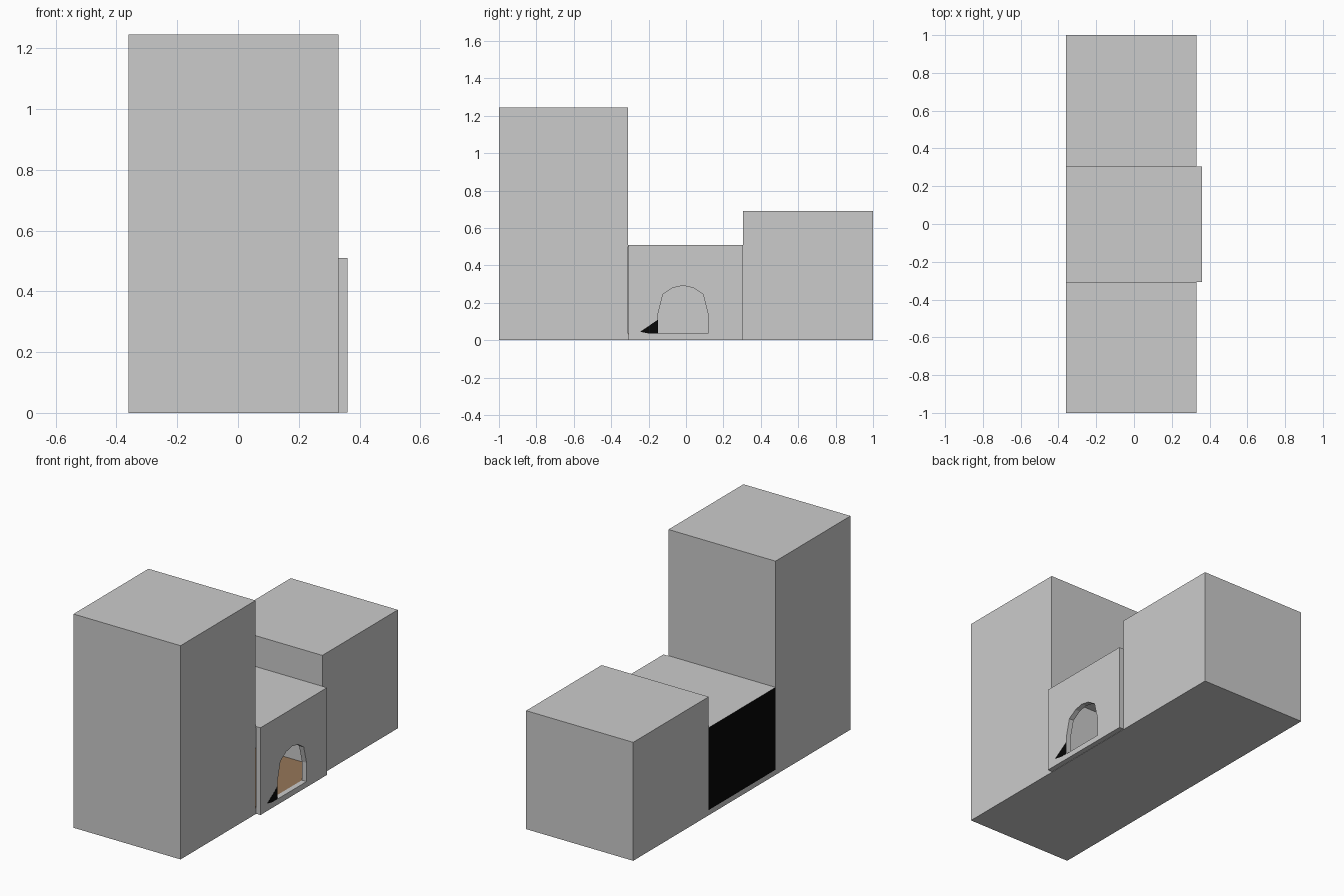
import bpy, bmesh

if "Cube" in bpy.data.objects:
    bpy.data.objects.remove(bpy.data.objects["Cube"])


def material(name, rgb):
    m = bpy.data.materials.new(name)
    m.diffuse_color = (*rgb, 1)
    m.use_nodes = True
    m.node_tree.nodes["Principled BSDF"].inputs["Base Color"].default_value = m.diffuse_color
    return m


GREY = material("grey_plaster", (0.6, 0.6, 0.6))
BROWN = material("brown_floor", (0.30, 0.18, 0.098))
BLACK = material("black", (0.002, 0.002, 0.002))


def finish(name, bm, *mats):
    bmesh.ops.recalc_face_normals(bm, faces=bm.faces)
    mesh = bpy.data.meshes.new(name)
    bm.to_mesh(mesh)
    bm.free()
    ob = bpy.data.objects.new(name, mesh)
    bpy.context.collection.objects.link(ob)
    for m in mats:
        mesh.materials.append(m)
    return ob


def box(name, x, y, z, *mats):
    """Box from (min, max) ranges on each axis."""
    bm = bmesh.new()
    bmesh.ops.create_cube(bm, size=1)
    for v in bm.verts:
        v.co = [r[0] if c < 0 else r[1] for r, c in zip((x, y, z), v.co)]
    return finish(name, bm, *mats)


def prism(name, profile, x0, x1, mat):
    """Extrude a (y, z) profile along x."""
    bm = bmesh.new()
    face = bm.faces.new([bm.verts.new((x0, y, z)) for y, z in profile])
    geom = bmesh.ops.extrude_face_region(bm, geom=[face])["geom"]
    for v in geom:
        if isinstance(v, bmesh.types.BMVert):
            v.co.x = x1
    return finish(name, bm, mat)


BACK, FRONT, DOOR = -0.36, 0.33, 0.36
Y0, Y1, ROOF, FLOOR = -0.31, 0.305, 0.51, 0.035

# Tall and short end blocks
box("tall_block", (BACK, FRONT), (-1, Y0), (0, 1.245), GREY)
box("short_block", (BACK, FRONT), (Y1, 1), (0, 0.69), GREY)

# Hollow middle room: base, floor, roof
box("room_base", (BACK, FRONT), (Y0, Y1), (0, 0.03), GREY)
box("room_floor", (BACK + 0.01, FRONT), (Y0, Y1), (0.03, FLOOR), BROWN)
box("room_roof", (BACK + 0.01, FRONT), (Y0, Y1), (0.50, ROOF), GREY)

# Back wall, black on its outer face only
back = box("room_back_wall", (BACK, BACK + 0.01), (Y0, Y1), (0.03, ROOF), GREY, BLACK)
for p in back.data.polygons:
    p.material_index = 1 if p.normal.x < -0.5 else 0

# Door wall with a faceted arch opening
wall = box("door_wall", (FRONT, DOOR), (Y0 + 0.003, Y1), (0.002, ROOF), GREY)
mid = -0.016
half = [(0.133, FLOOR), (0.133, 0.144), (0.107, 0.246), (0.055, 0.28)]
arch = [(mid + w, z) for w, z in half] + [(mid, 0.292)] + [(mid - w, z) for w, z in reversed(half)]
cutter = prism("arch_cutter", arch, FRONT - 0.05, DOOR + 0.05, GREY)
mod = wall.modifiers.new("arch", 'BOOLEAN')
mod.operation, mod.solver, mod.object = 'DIFFERENCE', 'EXACT', cutter
bpy.context.view_layer.objects.active = wall
bpy.ops.object.modifier_apply(modifier=mod.name)
bpy.data.objects.remove(cutter)

# Small black mark beside the arch
mark = [(-0.245, 0.045), (-0.2, 0.036), (-0.15, 0.036), (-0.15, 0.11)]
prism("black_mark", mark, DOOR - 0.001, DOOR + 0.001, BLACK)
